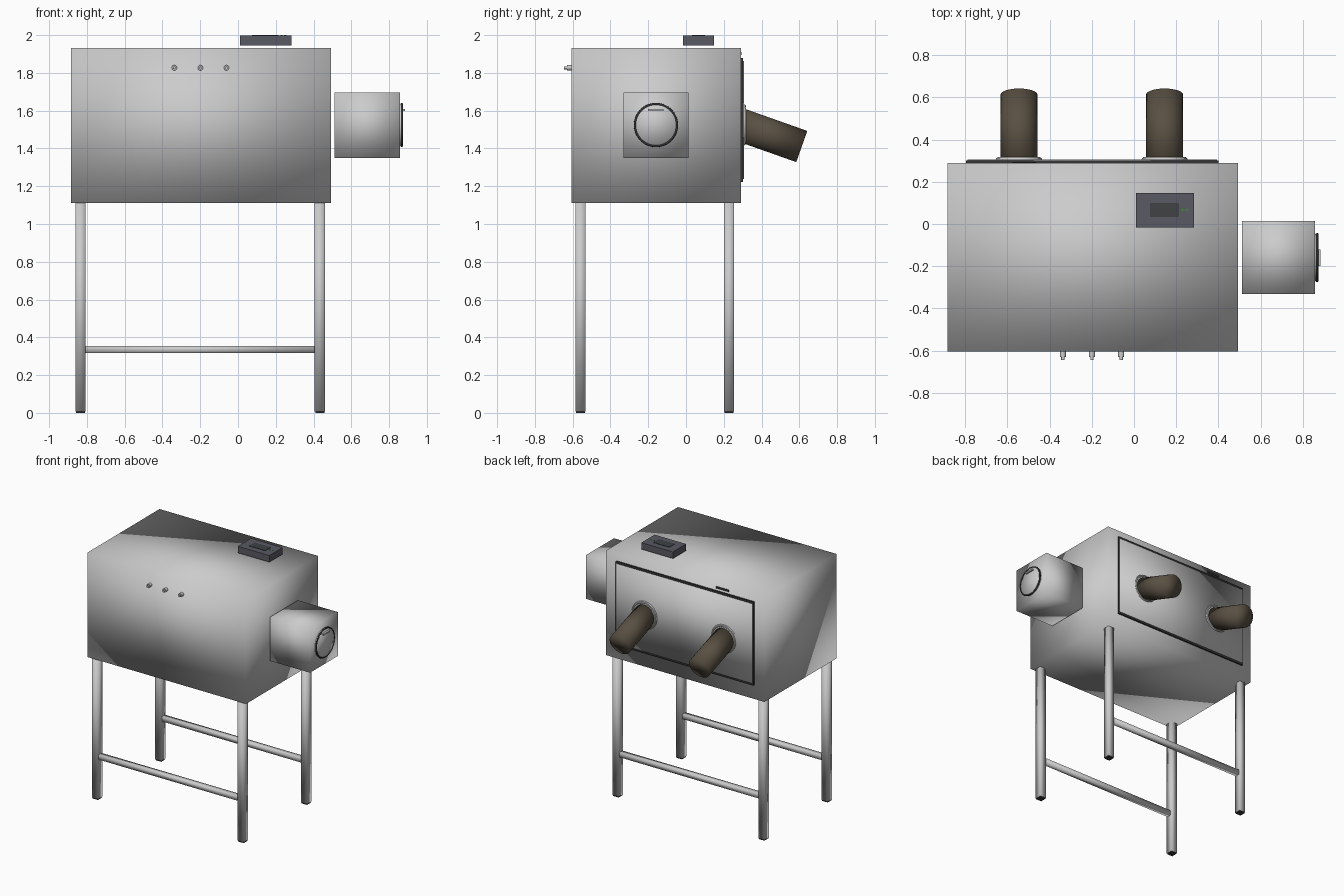
import bpy, math
from mathutils import Vector

if "Cube" in bpy.data.objects:
    bpy.data.objects.remove(bpy.data.objects["Cube"])


def material(name, rgb):
    m = bpy.data.materials.new(name)
    m.diffuse_color = (*rgb, 1)
    m.use_nodes = True
    m.node_tree.nodes["Principled BSDF"].inputs["Base Color"].default_value = m.diffuse_color
    return m


DARK = material("dark_rubber", (0.035, 0.035, 0.035))
SLATE = material("slate_plastic", (0.10, 0.10, 0.125))
SCREEN = material("screen_grey", (0.05, 0.055, 0.06))
GLOVE = material("brown_rubber", (0.10, 0.08, 0.055))
GREEN = material("green_light", (0.05, 0.25, 0.04))


def finish(name, mat, smooth):
    o = bpy.context.object
    o.name = name
    if smooth == "all":
        bpy.ops.object.shade_smooth()
    elif smooth == "angle":
        bpy.ops.object.shade_smooth_by_angle(angle=math.radians(35))
    if mat:
        o.data.materials.append(mat)
    return o


def box(name, x, y, z, mat=None, smooth=None):
    """Box from (min, max) ranges on each axis."""
    r = (x, y, z)
    bpy.ops.mesh.primitive_cube_add(size=1, location=[(a + b) / 2 for a, b in r])
    bpy.context.object.scale = [b - a for a, b in r]
    bpy.ops.object.transform_apply(location=False, rotation=False, scale=True)
    return finish(name, mat, smooth)


def rod(name, p, q, r1, r2=None, mat=None, smooth="angle", sides=48):
    """Cylinder or cone frustum between two points."""
    p, q = Vector(p), Vector(q)
    d = q - p
    bpy.ops.mesh.primitive_cone_add(vertices=sides, radius1=r1,
                                    radius2=r1 if r2 is None else r2,
                                    depth=d.length, location=(p + q) / 2,
                                    rotation=d.to_track_quat('Z', 'Y').to_euler())
    return finish(name, mat, smooth)


def ring(name, loc, rot, major, minor, mat=None):
    bpy.ops.mesh.primitive_torus_add(location=loc, rotation=rot, major_radius=major,
                                     minor_radius=minor, major_segments=48, minor_segments=10)
    return finish(name, mat, "all")


# Main chamber, softly shaded over its edges
box("main_chamber", (-0.885, 0.493), (-0.605, 0.29), (1.112, 1.933), smooth="all")

# Stand: four square legs with feet, two long crossbars
for yn, y in (("front", -0.558), ("rear", 0.228)):
    for xn, x in (("left", -0.834), ("right", 0.433)):
        box(f"{yn}_{xn}_leg", (x - 0.027, x + 0.027), (y - 0.027, y + 0.027),
            (0.008, 1.112), smooth="all")
        box(f"{yn}_{xn}_foot", (x - 0.024, x + 0.024), (y - 0.024, y + 0.024),
            (0, 0.009), DARK)
    box(f"{yn}_crossbar", (-0.807, 0.406), (y - 0.019, y + 0.019),
        (0.316, 0.354), smooth="all")

# Window on the rear: dark seal plate with a pane over it
box("window_seal", (-0.797, 0.4), (0.285, 0.301), (1.222, 1.878), DARK)
box("window_pane", (-0.79, 0.393), (0.29, 0.306), (1.238, 1.862), smooth="all")
box("name_plate", (-0.575, -0.465), (0.288, 0.293), (1.895, 1.91), DARK)

# Glove ports and drooping gloves
tilt = math.radians(19.5)
for n, x in (("left", -0.545), ("right", 0.145)):
    rod(n + "_glove_flange", (x, 0.3, 1.525), (x, 0.314, 1.525), 0.112, 0.106)
    ring(n + "_glove_ring", (x, 0.313, 1.525), (math.pi / 2, 0, 0), 0.098, 0.005)
    s = Vector((x, 0.283, 1.527))
    rod(n + "_glove", s, s + Vector((0, math.cos(tilt), -math.sin(tilt))) * 0.35,
        0.0875, mat=GLOVE, smooth="all")

# Side transfer chamber with round door, seal and handle
box("transfer_chamber", (0.511, 0.858), (-0.331, 0.014), (1.35, 1.695), smooth="all")
rod("transfer_door", (0.856, -0.159, 1.524), (0.872, -0.159, 1.524), 0.114, 0.108,
    smooth="all")
ring("door_seal", (0.868, -0.159, 1.524), (0, math.pi / 2, 0), 0.111, 0.006, DARK)
box("door_handle", (0.87, 0.885), (-0.2, -0.12), (1.599, 1.61))

# Control box on top with screen and lights
box("control_box", (0.01, 0.284), (-0.016, 0.148), (1.945, 1.997), SLATE)
box("control_screen", (0.075, 0.214), (0.032, 0.1), (1.99, 2.0), SCREEN)
for i, x in enumerate((0.23, 0.25)):
    rod(f"indicator_light_{i + 1}", (x, 0.067, 1.99), (x, 0.067, 2.0), 0.006,
        mat=GREEN, sides=16)

# Gas fittings on the front
for i, x in enumerate((-0.337, -0.199, -0.061)):
    rod(f"gas_fitting_{i + 1}", (x, -0.6, 1.827), (x, -0.631, 1.827), 0.014, sides=24)
    rod(f"gas_nozzle_{i + 1}", (x, -0.63, 1.827), (x, -0.645, 1.827), 0.008, sides=24)
